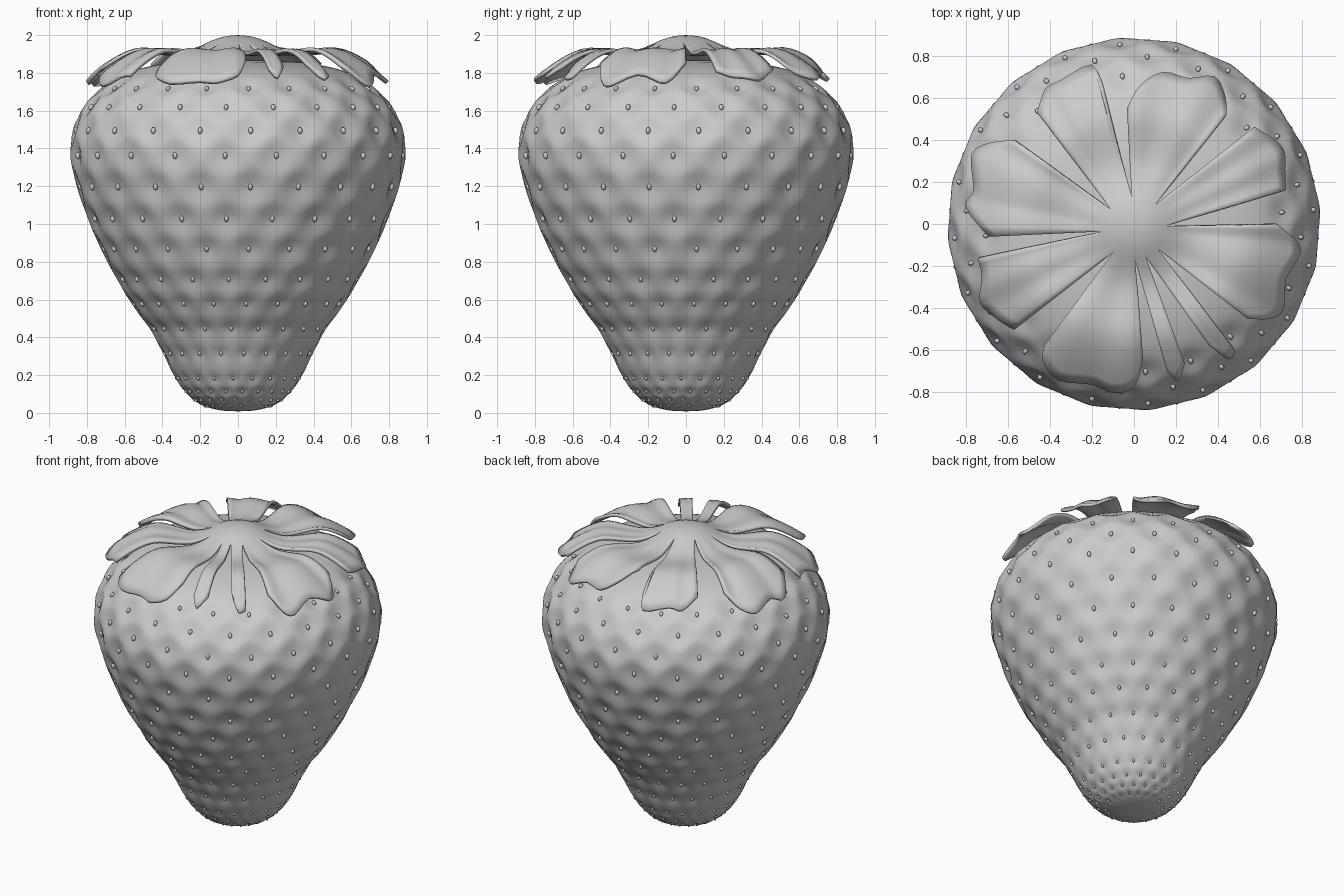
import bpy, bmesh, math
from mathutils import Vector, Matrix, kdtree

if "Cube" in bpy.data.objects:
    bpy.data.objects.remove(bpy.data.objects["Cube"])


def catmull(pts, steps):
    """Smooth 2D curve through the points."""
    p = [Vector(q) for q in pts]
    p = [2 * p[0] - p[1]] + p + [2 * p[-1] - p[-2]]
    out = []
    for i in range(1, len(p) - 2):
        a, b, c, d = p[i - 1:i + 3]
        for k in range(steps):
            t = k / steps
            out.append(0.5 * (2 * b + (c - a) * t + (2 * a - 5 * b + 4 * c - d) * t * t
                              + (3 * b - a - 3 * c + d) * t ** 3))
    return out + [p[-2]]


def finish(bm, name):
    bmesh.ops.recalc_face_normals(bm, faces=bm.faces[:])
    me = bpy.data.meshes.new(name)
    bm.to_mesh(me)
    bm.free()
    me.shade_smooth()
    ob = bpy.data.objects.new(name, me)
    bpy.context.collection.objects.link(ob)
    return ob


# Fruit profile (radius, height)
profile = catmull([(0, 0.008), (0.1, 0.015), (0.2, 0.045), (0.27, 0.1), (0.33, 0.18),
                   (0.395, 0.31), (0.465, 0.44), (0.56, 0.57), (0.645, 0.71), (0.725, 0.86),
                   (0.795, 1.02), (0.855, 1.19), (0.892, 1.36), (0.878, 1.5), (0.815, 1.63),
                   (0.71, 1.735), (0.56, 1.81), (0.38, 1.85), (0.18, 1.865), (0, 1.87)], 7)

# Seed positions: staggered rows of twenty
rows = [0.035, 0.065, 0.11, 0.18, 0.31, 0.44, 0.57, 0.70, 0.86, 1.02, 1.19, 1.36, 1.50, 1.63, 1.73]
seeds = []
for n, z in enumerate(rows):
    i = next(k for k, q in enumerate(profile) if q.y >= z)
    a, b = profile[i - 1], profile[i]
    p = a.lerp(b, (z - a.y) / (b.y - a.y))
    tan = (b - a).normalized()
    off = 4.5 if n % 2 == 0 else -4.5
    for k in range(20):
        ang = math.radians(-90 + off + 18 * k)
        radial = Vector((math.cos(ang), math.sin(ang), 0))
        up = radial * tan.x + Vector((0, 0, tan.y))
        nor = radial * tan.y - Vector((0, 0, tan.x))
        seeds.append((radial * p.x + Vector((0, 0, z)), up, nor, 2 * math.pi * p.x / 20))
tree = kdtree.KDTree(len(seeds))
for i, s in enumerate(seeds):
    tree.insert(s[0], i)
tree.balance()

# Fruit body: revolved profile pressed in around each seed
bm = bmesh.new()
N = 160
rings = []
for i, p in enumerate(profile):
    if p.x < 1e-4:
        rings.append([bm.verts.new((0, 0, p.y))] * N)
        continue
    ring = []
    for k in range(N):
        ang = 2 * math.pi * k / N
        co = Vector((p.x * math.cos(ang), p.x * math.sin(ang), p.y))
        _, idx, dist = tree.find(co)
        _, _, nor, gap = seeds[idx]
        co -= nor * 0.1 * gap * math.exp(-(dist / (0.3 * gap)) ** 2)
        ring.append(bm.verts.new(co))
    rings.append(ring)
for lo, hi in zip(rings, rings[1:]):
    for k in range(N):
        j = (k + 1) % N
        bm.faces.new(list(dict.fromkeys((lo[k], lo[j], hi[j], hi[k]))))
finish(bm, "fruit_body")

# Seeds: small ovals lying in the dimples
bm = bmesh.new()
for co, up, nor, gap in seeds:
    r = 0.006 + 0.028 * gap
    side = up.cross(nor)
    rot = Matrix((side, nor, up)).transposed().to_4x4()
    mat = (Matrix.Translation(co - nor * (0.1 * gap - 0.5 * r)) @ rot
           @ Matrix.Diagonal((r * 0.9, r, r * 1.35, 1)))
    bmesh.ops.create_icosphere(bm, subdivisions=2, radius=1, matrix=mat)
finish(bm, "seeds")

# Leaf crown height by radius
drape = catmull([(0, 1.99), (0.07, 1.983), (0.14, 1.96), (0.21, 1.927), (0.3, 1.903), (0.4, 1.908),
                 (0.5, 1.918), (0.58, 1.9), (0.68, 1.845), (0.78, 1.77), (0.88, 1.69)], 8)


def crown_z(r):
    for a, b in zip(drape, drape[1:]):
        if b.x >= r:
            return a.y + (b.y - a.y) * (r - a.x) / (b.x - a.x)
    return drape[-1].y


# Notches between leaves, clockwise from the back, and the tip outline of the leaf after each notch
notches = [(-0.01, 0.13), (0.1, 0.09), (0.15, -0.01), (0.115, -0.12), (0.055, -0.155),
           (0.005, -0.17), (-0.1, -0.135), (-0.15, -0.035), (-0.11, 0.07)]
tips = [
    [(-0.03, 0.55), (0.03, 0.66), (0.14, 0.72), (0.26, 0.69), (0.38, 0.7), (0.43, 0.61), (0.44, 0.52)],
    [(0.57, 0.46), (0.65, 0.41), (0.71, 0.35), (0.715, 0.26), (0.72, 0.16)],
    [(0.68, 0.0), (0.76, -0.07), (0.79, -0.14), (0.72, -0.26), (0.71, -0.4), (0.65, -0.45), (0.54, -0.45)],
    [(0.48, -0.6), (0.45, -0.64), (0.36, -0.58)],
    [(0.24, -0.66), (0.21, -0.745), (0.16, -0.7)],
    [(0.04, -0.64), (0.0, -0.77), (-0.1, -0.8), (-0.2, -0.76), (-0.36, -0.74), (-0.43, -0.65), (-0.42, -0.57)],
    [(-0.57, -0.5), (-0.65, -0.45), (-0.73, -0.37), (-0.72, -0.25), (-0.74, -0.16)],
    [(-0.69, -0.06), (-0.8, 0.08), (-0.76, 0.16), (-0.77, 0.33), (-0.68, 0.385), (-0.57, 0.4)],
    [(-0.46, 0.53), (-0.42, 0.64), (-0.35, 0.68), (-0.2, 0.755), (-0.15, 0.64)],
]

# Leaf crown: each leaf is a draped grid running from the centre to its tip
bm = bmesh.new()
centre = bm.verts.new((0, 0, crown_z(0)))
shift = None
for i, tip in enumerate(tips):
    n0, n1 = Vector(notches[i]), Vector(notches[(i + 1) % len(notches)])
    edge = catmull(tip, 3)
    last = len(edge) - 1
    wide = (edge[0] - edge[-1]).length
    cols = []
    for k, t in enumerate(edge):
        u = k / last
        base = n0.lerp(n1, u)
        base = base.normalized() * (n0.length + (n1.length - n0.length) * u)
        col = [centre]
        for v in range(1, 18):
            p = base * (v / 4) if v <= 4 else base.lerp(t, (v - 4) / 13)
            w = max(0, (v - 4) / 13)
            ripple = 0.025 * wide * w * math.sin(u * math.pi * 4 + i)
            col.append(bm.verts.new((p.x, p.y, crown_z(p.length) + ripple)))
        cols.append(col)
    for a, b in zip(cols, cols[1:]):
        for v in range(17):
            bm.faces.new(list(dict.fromkeys((a[v], a[v + 1], b[v + 1], b[v]))))
bmesh.ops.remove_doubles(bm, verts=bm.verts[:], dist=0.0005)
bmesh.ops.recalc_face_normals(bm, faces=bm.faces[:])
crown = finish(bm, "leaf_crown")
mod = crown.modifiers.new("thickness", 'SOLIDIFY')
mod.thickness = 0.02
mod.offset = 0
bpy.context.view_layer.objects.active = crown
crown.select_set(True)
bpy.ops.object.shade_smooth_by_angle(angle=math.radians(40))
